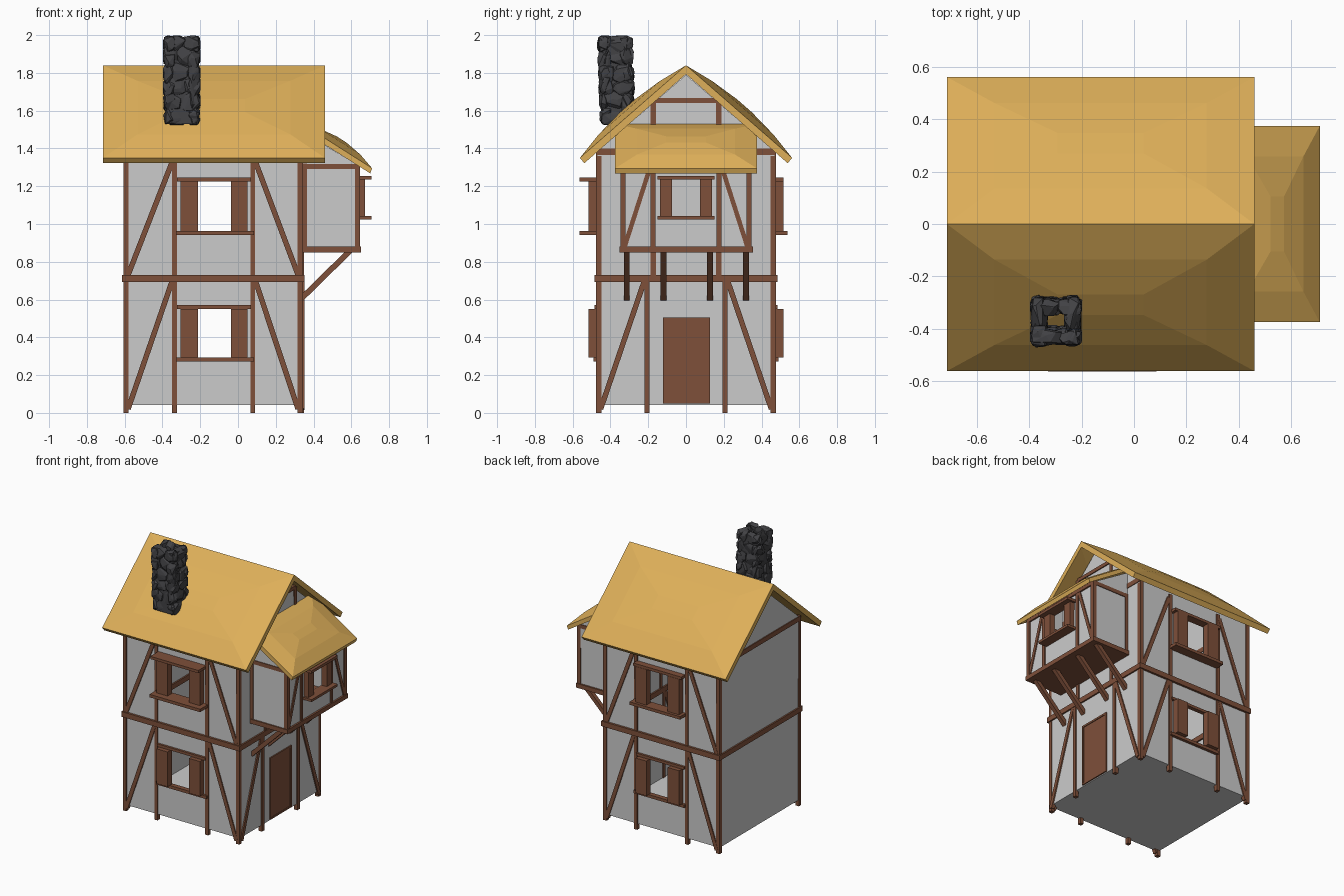
import bpy, bmesh, random
from mathutils import Vector

if "Cube" in bpy.data.objects:
    bpy.data.objects.remove(bpy.data.objects["Cube"])

random.seed(4)


def material(name, rgb):
    m = bpy.data.materials.new(name)
    m.diffuse_color = (*rgb, 1)
    m.use_nodes = True
    m.node_tree.nodes["Principled BSDF"].inputs["Base Color"].default_value = m.diffuse_color
    return m


WOOD = material("wood", (0.21, 0.08, 0.042))
THATCH = material("thatch", (0.73, 0.43, 0.10))
STONE = material("stone", (0.055, 0.055, 0.06))
PLASTER = material("dark_plaster", (0.54, 0.54, 0.54))


def finish(name, bm, mat=None):
    bmesh.ops.recalc_face_normals(bm, faces=bm.faces[:])
    me = bpy.data.meshes.new(name)
    bm.to_mesh(me)
    bm.free()
    ob = bpy.data.objects.new(name, me)
    bpy.context.collection.objects.link(ob)
    if mat:
        me.materials.append(mat)
    return ob


def box(name, x, y, z, mat=WOOD):
    """Box from (min, max) pairs."""
    bm = bmesh.new()
    bmesh.ops.create_cube(bm, size=1)
    for v in bm.verts:
        v.co = [(r[0] + r[1]) / 2 + c * (r[1] - r[0]) for r, c in zip((x, y, z), v.co)]
    return finish(name, bm, mat)


def strut(name, p, q, w=0.028):
    """Square timber running between two points."""
    p, q = Vector(p), Vector(q)
    rot = (q - p).to_track_quat('Z', 'Y')
    bm = bmesh.new()
    bmesh.ops.create_cube(bm, size=1)
    for v in bm.verts:
        v.co = (p + q) / 2 + rot @ Vector((v.co.x * w, v.co.y * w, v.co.z * (q - p).length))
    return finish(name, bm, WOOD)


def shell(name, polys, cutters, mat=None):
    """Thin walls from outline polygons, with openings cut out."""
    bm = bmesh.new()
    for poly in polys:
        bm.faces.new([bm.verts.new(p) for p in poly])
    bmesh.ops.remove_doubles(bm, verts=bm.verts[:], dist=1e-4)
    ob = finish(name, bm, mat)
    s = ob.modifiers.new("thickness", 'SOLIDIFY')
    s.thickness, s.offset, s.use_even_offset = 0.014, 0, True
    for c in cutters:
        b = ob.modifiers.new("opening", 'BOOLEAN')
        b.operation, b.solver, b.object = 'DIFFERENCE', 'EXACT', c
    bpy.context.view_layer.update()
    old = ob.data
    ob.data = bpy.data.meshes.new_from_object(ob.evaluated_get(bpy.context.evaluated_depsgraph_get()))
    ob.modifiers.clear()
    bpy.data.meshes.remove(old)
    return ob


def thatch(name, top, bottom):
    """Roof slab pillowed outwards in nested rectangular facets."""
    bm = bmesh.new()
    outers = []
    for quad in (top, bottom):
        a, b, c, d = map(Vector, quad)
        n = (b - a).cross(d - a).normalized()
        n = n if n.z > 0 else -n
        rings = []
        for iu, iv, h in ((0, 0, 0), (.155, .21, .028), (.36, .43, .042)):
            ring = []
            for u, v in ((iu, iv), (1 - iu, iv), (1 - iu, 1 - iv), (iu, 1 - iv)):
                ring.append(bm.verts.new(a.lerp(b, u).lerp(d.lerp(c, u), v) + n * h))
            rings.append(ring)
        for r, s in zip(rings, rings[1:]):
            for i in range(4):
                j = (i + 1) % 4
                bm.faces.new((r[i], r[j], s[j], s[i]))
        bm.faces.new(rings[-1])
        outers.append(rings[0])
    r, s = outers
    for i in range(4):
        j = (i + 1) % 4
        bm.faces.new((r[i], r[j], s[j], s[i]))
    return finish(name, bm, THATCH)


X0, X1, Y = -0.595, 0.335, 0.462

# Plaster walls of both storeys and the bay, with window openings
cut_low = box("cutter_low", (-.22, -.03), (-.7, .7), (.29, .552))
cut_high = box("cutter_high", (-.22, -.03), (-.7, .7), (.96, 1.23))
cut_bay = box("cutter_bay", (.25, .8), (-.08, .09), (1.04, 1.238))


def ring_walls(z0, z1):
    c = [(X0, -Y), (X1, -Y), (X1, Y), (X0, Y)]
    return [[(*c[i], z0), (*c[(i + 1) % 4], z0), (*c[(i + 1) % 4], z1), (*c[i], z1)] for i in range(4)]


floor = [(X0, -Y, .05), (X1, -Y, .05), (X1, Y, .05), (X0, Y, .05)]
shell("lower_walls", ring_walls(.05, .71) + [floor], [cut_low], PLASTER)
upper = ring_walls(.71, 1.385)
upper[1].insert(3, (X1, 0, 1.79))
upper[3].insert(3, (X0, 0, 1.79))
shell("upper_walls", upper, [cut_high, cut_bay])
B = 0.335
bay = [[(.63, -B, .87), (.63, B, .87), (.63, B, 1.31), (.63, -B, 1.31)]]
bay += [[(.34, s * B, .87), (.63, s * B, .87), (.63, s * B, 1.31), (.34, s * B, 1.49)] for s in (-1, 1)]
shell("bay_walls", bay, [cut_bay])
for c in (cut_low, cut_high, cut_bay):
    bpy.data.objects.remove(c)

# Thatched roofs
for s in (-1, 1):
    thatch("main_roof",
           [(-.715, 0, 1.84), (.46, 0, 1.84), (.46, s * .562, 1.35), (-.715, s * .562, 1.35)],
           [(-.715, 0, 1.793), (.46, 0, 1.793), (.46, s * .538, 1.322), (-.715, s * .538, 1.322)])
thatch("bay_roof",
       [(.34, -.375, 1.53), (.34, .375, 1.53), (.71, .375, 1.295), (.71, -.375, 1.295)],
       [(.34, -.375, 1.495), (.34, .375, 1.495), (.70, .375, 1.268), (.70, -.375, 1.268)])


def span(a, b):
    return (min(a, b), max(a, b))


# Timber frame and windows on the front and back
for s in (-1, 1):
    wy = span(s * .448, s * .476)
    for x in (-.593, .33):
        box("corner_post", (x - .014, x + .014), wy, (0, 1.39))
    for x in (-.337, .078):
        box("wall_post", (x - .013, x + .013), wy, (0, 1.36))
    for z0, z1 in ((.02, .70), (.73, 1.33)):
        strut("wall_brace", (-.582, s * .463, z0), (-.348, s * .463, z1))
        strut("wall_brace", (.318, s * .463, z0), (.092, s * .463, z1))
    box("belt_beam", (-.613, .35), span(s * .45, s * .485), (.692, .73))
    deep = .563 if s < 0 else .537
    for z0, z1, hood, sill in ((.293, .55, .485, .49), (.963, 1.225, .563 if s < 0 else .515, deep)):
        box("window_lintel", (-.322, .07), span(s * .455, s * hood), (z1, z1 + .02))
        box("window_sill", (-.328, .085), span(s * .455, s * sill), (z0 - .022, z0))
        for x0, x1 in ((-.305, -.213), (-.038, .05)):
            box("shutter", (x0, x1), span(s * .468, s * .517), (z0, z1))

# Timber frame of the two gable walls
for x in (X0, X1):
    wx = (x - .014, x + .014)
    box("gable_belt", (x - .018, x + .018), (-.485, .485), (.692, .73))
    box("gable_tie", wx, (-.47, .47), (1.365, 1.4))
xr = (.322, .35)
for s in (-1, 1):
    box("door_side_post", xr, span(s * .192, s * .22), (0, .70))
    box("gable_post", xr, span(s * .16, s * .187), (.72, 1.655))
    strut("door_side_brace", (.337, s * .452, .02), (.337, s * .22, .70))
box("gable_collar", xr, (-.172, .172), (1.64, 1.666))

# Door with a thin raised frame
box("door", (.33, .346), (-.112, .115), (.06, .492))
for y in ((-.122, -.11), (.113, .126)):
    box("door_jamb", (.33, .351), y, (.05, .505))
for z in ((.05, .062), (.491, .505)):
    box("door_rail", (.33, .351), (-.11, .113), z)

# Bay floor, frame, braces and window
box("bay_floor", (.335, .65), (-.352, .355), (.848, .88))
for s in (-1, 1):
    for x in (.352, .633):
        box("bay_post", (x - .014, x + .014), span(s * .32, s * .348), (.87, 1.32))
    box("bay_side_beam", (.34, .647), span(s * .32, s * .348), (1.29, 1.318))
    box("bay_front_post", (.618, .645), span(s * .162, s * .187), (.87, 1.32))
    strut("bay_front_brace", (.632, s * .325, .88), (.632, s * .19, 1.3), .024)
    box("bay_shutter", (.63, .672), span(s * .075, s * .137), (1.04, 1.235))
box("bay_top_beam", (.62, .647), (-.345, .345), (1.29, 1.315))
box("bay_lintel", (.63, .707), (-.152, .152), (1.235, 1.255))
box("bay_sill", (.63, .707), (-.152, .152), (1.025, 1.043))
for y in (-.314, -.119, .127, .318):
    strut("bay_bracket", (.335, y, .605), (.597, y, .862), .03)

# Chimney of irregular chunky stones stacked around a square flue
bm = bmesh.new()


def stone(centre, size):
    verts = []
    for _ in range(26):
        d = Vector([random.gauss(0, 1) for _ in range(3)])
        d /= (abs(d.x) ** 4 + abs(d.y) ** 4 + abs(d.z) ** 4) ** .25
        p = [centre[i] + d[i] * size[i] / 2 for i in range(3)]
        verts.append(bm.verts.new(p))
    hull = bmesh.ops.convex_hull(bm, input=verts)
    bad = [v for v in set(hull["geom_interior"] + hull["geom_unused"]) if isinstance(v, bmesh.types.BMVert)]
    bmesh.ops.delete(bm, geom=bad, context='VERTS')


rows, z0, z1 = 6, 1.53, 1.998
h = (z1 - z0) / rows
for r in range(rows):
    cz = z0 + h * (r + .5)
    cx, cy = -.298, -.362 - .014 * r / (rows - 1)
    for k in range(4):
        split = random.uniform(-.035, .035)
        for lo, hi in ((-.093, split), (split, .093)):
            m, w, d = (lo + hi) / 2, hi - lo + .014, .066
            jz = random.uniform(-.012, .012) if 0 < r < rows - 1 else -.006 * (r > 0)
            hh = h + (.03 if 0 < r < rows - 1 else .012)
            sgn = 1 if k < 2 else -1
            if k % 2:
                stone((cx + sgn * .064, cy + m * .92, cz + jz), (d, w, hh))
            else:
                stone((cx + m, cy + sgn * .056, cz + jz), (w, d, hh))
finish("chimney_stones", bm, STONE)
for s in (-1, 1):
    box("flue_side", span(-.298 + s * .052, -.298 + s * .08), (-.43, -.305), (z0, 1.975), STONE)
    box("flue_front", (-.375, -.221), span(-.369 + s * .05, -.369 + s * .073), (z0, 1.975), STONE)
